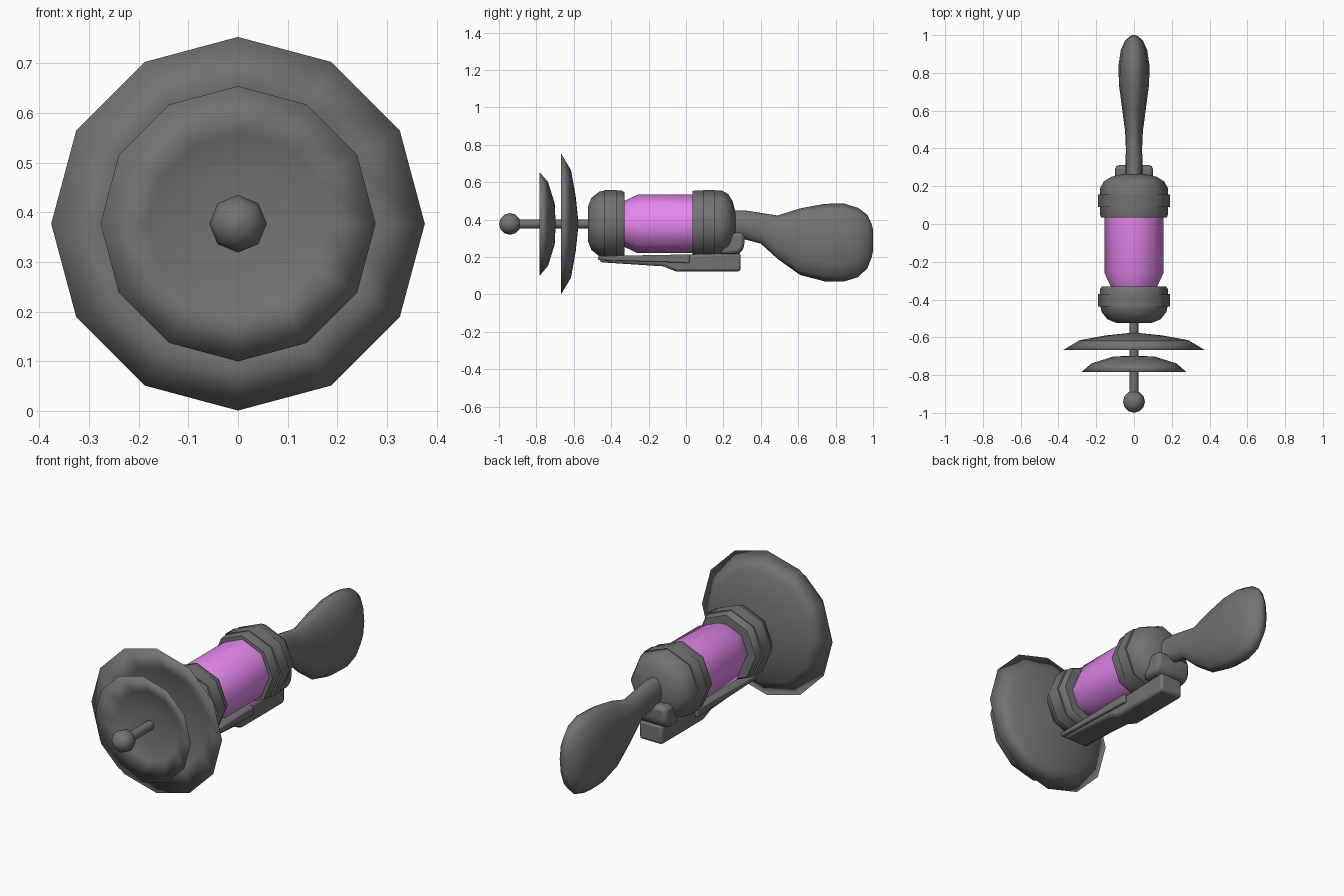
import bpy, bmesh
from math import sin, cos, pi, radians

if "Cube" in bpy.data.objects:
    bpy.data.objects.remove(bpy.data.objects["Cube"])

AXIS_Z = 0.377


def material(name, r, g, b):
    mat = bpy.data.materials.new(name)
    mat.diffuse_color = (r, g, b, 1)
    mat.use_nodes = True
    mat.node_tree.nodes["Principled BSDF"].inputs["Base Color"].default_value = mat.diffuse_color
    return mat


dark = material("dark_grey", 0.17, 0.17, 0.17)
pink = material("pink", 0.78, 0.24, 0.85)


def finish(name, bm, mat=dark, angle=40, bevel=0):
    bmesh.ops.recalc_face_normals(bm, faces=bm.faces[:])
    mesh = bpy.data.meshes.new(name)
    bm.to_mesh(mesh)
    bm.free()
    ob = bpy.data.objects.new(name, mesh)
    bpy.context.collection.objects.link(ob)
    mesh.materials.append(mat)
    if bevel:
        mod = ob.modifiers.new("soft_edges", 'BEVEL')
        mod.width = bevel
        mod.segments = 2
    bpy.ops.object.select_all(action='DESELECT')
    ob.select_set(True)
    bpy.context.view_layer.objects.active = ob
    bpy.ops.object.shade_smooth_by_angle(angle=radians(angle))
    return ob


def loft(name, sections, sides, mat=dark, angle=60):
    """Skin elliptical sections (y, centre z, radius x, radius z) and cap both ends."""
    bm = bmesh.new()
    rings = []
    for y, zc, rx, rz in sections:
        rings.append([bm.verts.new((rx * cos(2 * pi * i / sides), y,
                                    zc + rz * sin(2 * pi * i / sides)))
                      for i in range(sides)])
    for a, b in zip(rings, rings[1:]):
        for i in range(sides):
            j = (i + 1) % sides
            bm.faces.new((a[i], a[j], b[j], b[i]))
    bm.faces.new(rings[0])
    bm.faces.new(rings[-1])
    return finish(name, bm, mat, angle)


def turned(name, profile, sides, mat=dark, sx=1.0, angle=60):
    """Round part on the main axis from (y, radius) pairs."""
    return loft(name, [(y, AXIS_Z, r * sx, r) for y, r in profile], sides, mat, angle)


def prism(name, outline, half, bevel):
    """Side outline (y, z) extruded across x."""
    bm = bmesh.new()
    face = bm.faces.new([bm.verts.new((-half, y, z)) for y, z in outline])
    new = bmesh.ops.extrude_face_region(bm, geom=[face])["geom"]
    for v in new:
        if isinstance(v, bmesh.types.BMVert):
            v.co.x = half
    return finish(name, bm, bevel=bevel)


# emitter rod and ball tip
turned("rod", [(-0.91, 0.024), (-0.50, 0.024)], 8)
R = 0.058
turned("ball_tip", [(-0.941 - R * cos(pi * k / 6), max(R * sin(pi * k / 6), 0.001))
                    for k in range(7)], 8)

# shallow dishes: domed back, soft rim, hollow front
turned("front_dish", [(-0.697, 0.006), (-0.702, 0.11), (-0.738, 0.225), (-0.783, 0.277),
                      (-0.738, 0.18), (-0.724, 0.10), (-0.722, 0.006)], 12, angle=180)
turned("rear_dish", [(-0.575, 0.006), (-0.590, 0.15), (-0.615, 0.288), (-0.668, 0.376),
                     (-0.626, 0.26), (-0.604, 0.14), (-0.595, 0.006)], 12, angle=180)

# coloured chamber
turned("chamber", [(-0.36, 0.115), (-0.325, 0.125), (-0.26, 0.156), (0.06, 0.156)], 8, pink)

# end caps and clamp bands
turned("front_cap", [(-0.525, 0.09), (-0.505, 0.14), (-0.465, 0.172), (-0.43, 0.179),
                     (-0.345, 0.179), (-0.33, 0.17)], 8)
turned("back_cap", [(0.035, 0.175), (0.05, 0.179), (0.19, 0.179), (0.225, 0.16),
                    (0.25, 0.12), (0.265, 0.06)], 8)
for label, y0, y1 in (("front", -0.437, -0.37), ("back", 0.09, 0.155)):
    turned(label + "_band", [(y0, 0.182), (y1, 0.182)], 8, sx=1.04)

# grip: from (y, top z, bottom z, half width)
grip = [(0.20, 0.450, 0.31, 0.045), (0.31, 0.450, 0.295, 0.045), (0.40, 0.436, 0.272, 0.043),
        (0.49, 0.422, 0.190, 0.047), (0.61, 0.460, 0.104, 0.063), (0.74, 0.484, 0.070, 0.080),
        (0.84, 0.487, 0.068, 0.082), (0.92, 0.463, 0.092, 0.070), (0.97, 0.425, 0.140, 0.048),
        (0.993, 0.375, 0.20, 0.022), (1.0, 0.345, 0.235, 0.008)]
loft("grip", [(y, (t + b) / 2, w, (t - b) / 2) for y, t, b, w in grip], 12, angle=80)

# under rail: thin wide plate, deeper central housing, and rear crosspiece
prism("rail_plate", [(-0.47, 0.184), (0.02, 0.168), (0.02, 0.214), (-0.47, 0.205)],
      0.082, 0.006)
prism("rail_housing", [(-0.46, 0.172), (-0.12, 0.150), (-0.055, 0.123), (0.292, 0.123),
                       (0.292, 0.222), (-0.46, 0.20)], 0.066, 0.018)
prism("crosspiece", [(0.18, 0.215), (0.24, 0.33), (0.312, 0.33), (0.312, 0.25),
                     (0.285, 0.215)], 0.10, 0.02)
